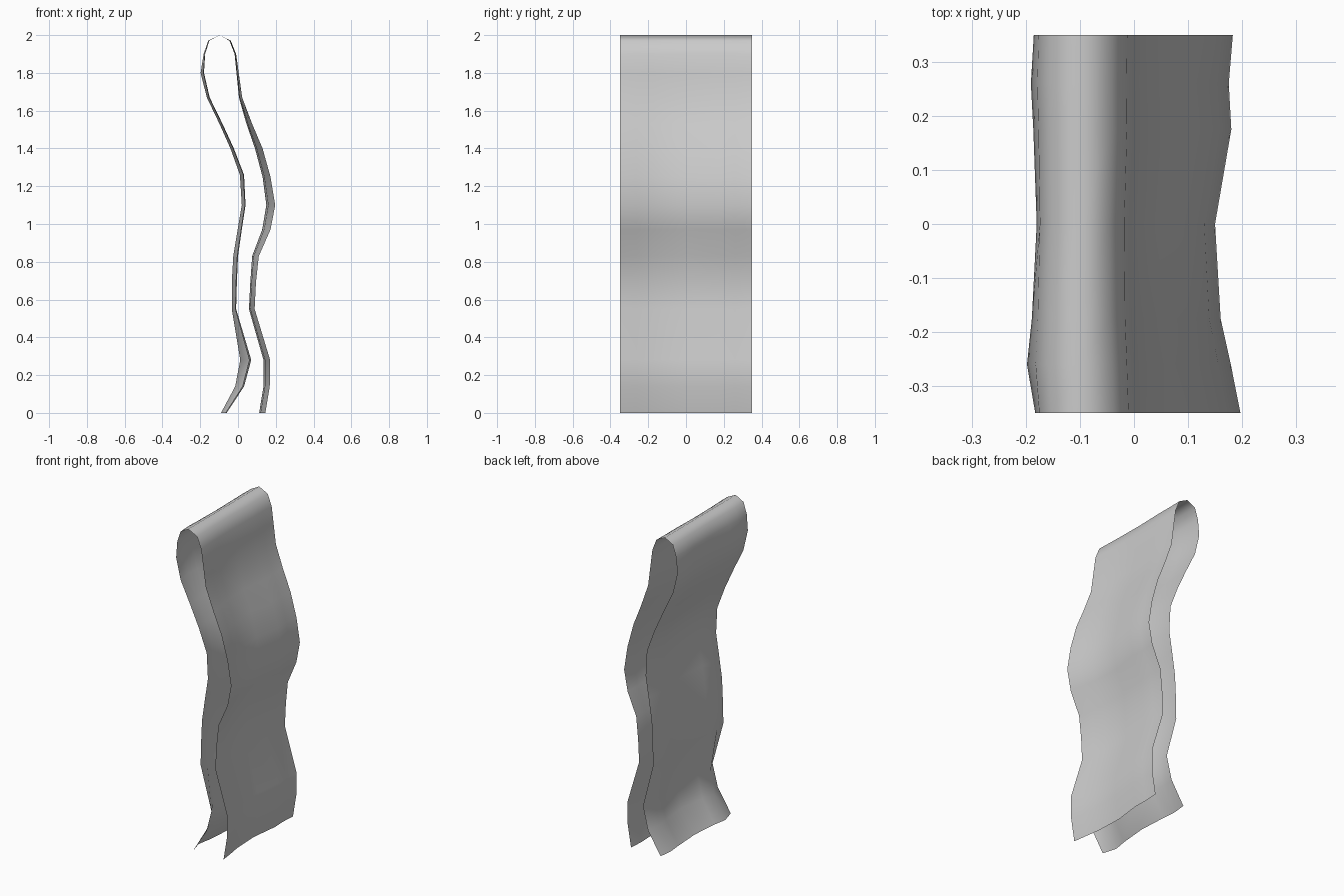
import bpy, bmesh

# Folded cloth profile: (z, lowest x, highest x) over the width of the cloth
left = [(0, -.09, -.06), (.14, -.015, .032), (.28, .012, .07), (.55, -.033, -.01),
        (.69, -.033, -.006), (.83, -.025, 0), (.97, -.002, .02), (1.1, .02, .04),
        (1.26, .01, .032), (1.4, -.04, -.022), (1.53, -.098, -.082), (1.67, -.165, -.15),
        (1.8, -.198, -.18), (1.9, -.182, -.174), (1.97, -.158, -.152)]
right = [(1.97, -.045, -.038), (1.9, -.018, -.01), (1.8, -.008, .004), (1.67, .005, .022),
         (1.53, .045, .075), (1.4, .09, .13), (1.25, .13, .172), (1.1, .15, .197),
         (.97, .128, .172), (.83, .075, .11), (.69, .065, .095), (.55, .058, .088),
         (.28, .135, .17), (.14, .135, .168), (0, .112, .145)]
profile = left + [(2.0, -.1, -.098)] + right

# Ripple across the width: (y, left-side blend, right-side blend)
ripple = [(-.35, .85, 1), (-.26, 0, .62), (-.175, .5, .22), (0, 1, 0),
          (.175, .65, .64), (.26, .4, .54), (.35, .7, .7)]

# Hanging cloth sheet
bm = bmesh.new()
cols = []
for y, tl, tr in ripple:
    col = []
    for i, (z, lo, hi) in enumerate(profile):
        t = tl if i <= len(left) else tr
        col.append(bm.verts.new((lo + (hi - lo) * t, y, z)))
    cols.append(col)
for a, b in zip(cols, cols[1:]):
    for i in range(len(profile) - 1):
        f = bm.faces.new((a[i], a[i + 1], b[i + 1], b[i]))
        f.smooth = True
bm.normal_update()
mesh = bpy.data.meshes.new("hanging_cloth")
bm.to_mesh(mesh)
bm.free()
cloth = bpy.data.objects.new("hanging_cloth", mesh)
bpy.context.collection.objects.link(cloth)
